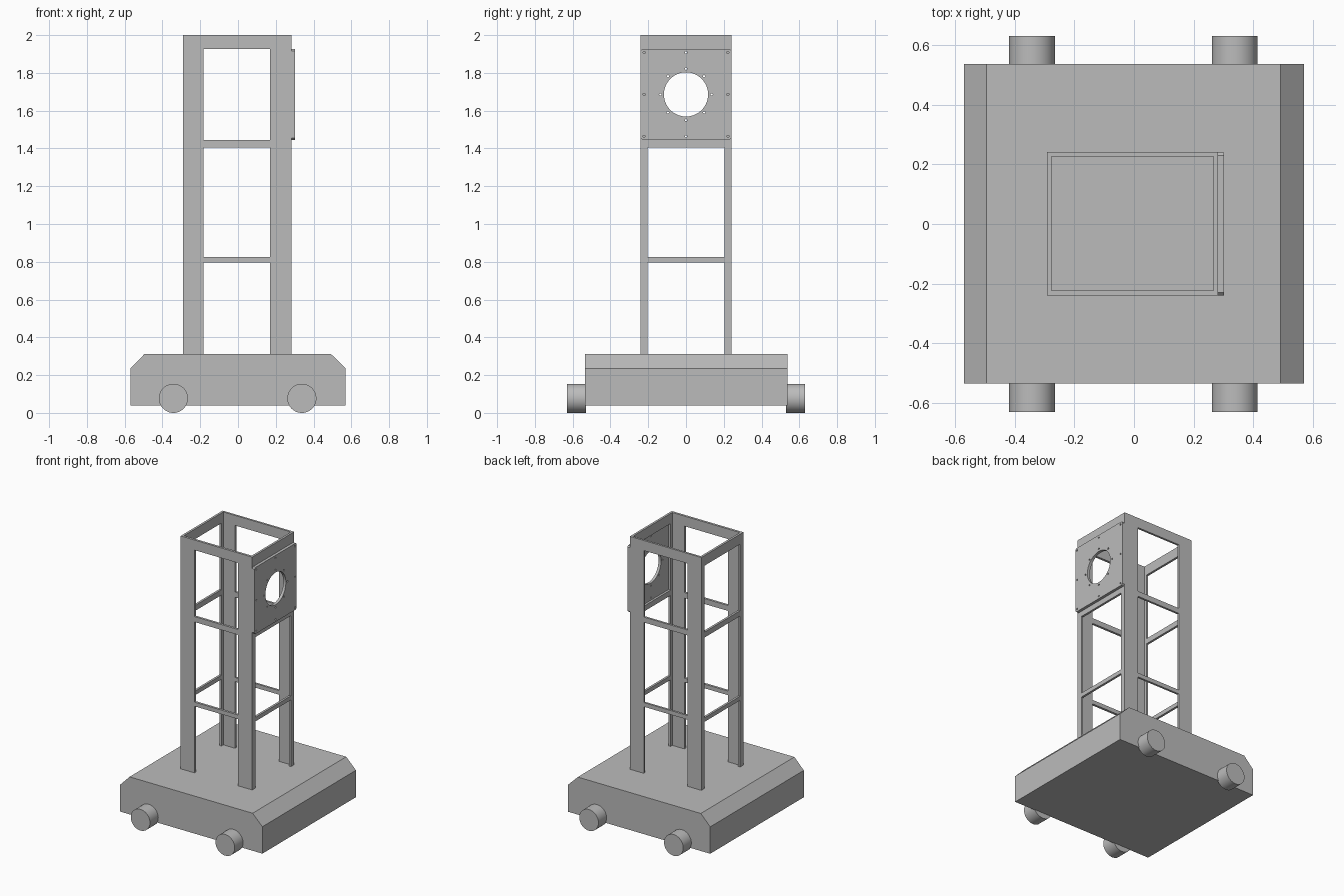
import bpy, bmesh, math
from mathutils import Matrix

old = bpy.data.objects.get("Cube")
if old:
    bpy.data.objects.remove(old, do_unlink=True)

grey = bpy.data.materials.new("plain grey")
grey.use_nodes = True
COLOUR = (0.5, 0.5, 0.5, 1)
grey.diffuse_color = COLOUR
grey.node_tree.nodes["Principled BSDF"].inputs["Base Color"].default_value = COLOUR


def finish(name, bm):
    bmesh.ops.recalc_face_normals(bm, faces=bm.faces)
    mesh = bpy.data.meshes.new(name)
    bm.to_mesh(mesh)
    bm.free()
    mesh.materials.append(grey)
    obj = bpy.data.objects.new(name, mesh)
    bpy.context.collection.objects.link(obj)
    return obj


def add_box(bm, x, y, z):
    """Box from (low, high) pairs."""
    m = Matrix.Translation([sum(p) / 2 for p in (x, y, z)])
    m = m @ Matrix.Diagonal([p[1] - p[0] for p in (x, y, z)] + [1])
    bmesh.ops.create_cube(bm, size=1, matrix=m)


def add_cylinder(bm, centre, radius, depth, axis, sides):
    turn = Matrix.Rotation(math.pi / 2, 4, "Y" if axis == "X" else "X")
    bmesh.ops.create_cone(bm, cap_ends=True, segments=sides, radius1=radius, radius2=radius,
                          depth=depth, matrix=Matrix.Translation(centre) @ turn)


def prism(name, profile, axis, low, high):
    """Extrude a closed profile along X (profile y, z) or Y (profile x, z)."""
    bm = bmesh.new()
    place = (lambda a, b: (low, a, b)) if axis == "X" else (lambda a, b: (a, low, b))
    face = bm.faces.new([bm.verts.new(place(a, b)) for a, b in profile])
    new = bmesh.ops.extrude_face_region(bm, geom=[face])["geom"]
    d = high - low
    bmesh.ops.translate(bm, verts=[v for v in new if isinstance(v, bmesh.types.BMVert)],
                        vec=(d, 0, 0) if axis == "X" else (0, d, 0))
    return finish(name, bm)


def cut(target, bm):
    """Subtract the cutter mesh and bake the result."""
    cutter = finish("cutter", bm)
    cutter.hide_render = True
    mod = target.modifiers.new("cut", "BOOLEAN")
    mod.operation, mod.solver, mod.object = "DIFFERENCE", "EXACT", cutter
    bpy.context.view_layer.objects.active = target
    bpy.ops.object.modifier_apply(modifier=mod.name)
    bpy.data.objects.remove(cutter, do_unlink=True)


def smooth(obj):
    bpy.ops.object.select_all(action="DESELECT")
    obj.select_set(True)
    bpy.context.view_layer.objects.active = obj
    bpy.ops.object.shade_smooth_by_angle(angle=math.radians(30))


# Base with sloped left and right shoulders
prism("base", [(-.57, .04), (.57, .04), (.57, .235), (.492, .312), (-.495, .312), (-.57, .235)],
      "Y", -.535, .537)

# Four wheels
for side, y in (("front", -.58), ("back", .58)):
    for hand, x in (("right", -.342), ("left", .338)):
        bm = bmesh.new()
        add_cylinder(bm, (x, y, .077), .077, .1, "Y", 48)
        smooth(finish(f"{side}_{hand}_wheel", bm))

# Thin-walled tower with three storeys of openings
bm = bmesh.new()
add_box(bm, (-.292, .282), (-.24, .241), (.305, 2))
tower = finish("tower_frame", bm)
bm = bmesh.new()
add_box(bm, (-.276, .266), (-.223, .226), (.2, 2.2))
cut(tower, bm)
storeys = [(.2, .795), (.825, 1.406), (1.445, 1.927)]
for x, y in (((-.182, .17), (-1, 1)), ((-1, 1), (-.203, .203))):
    bm = bmesh.new()
    for z in storeys:
        add_box(bm, x, y, z)
    cut(tower, bm)

# Mounting plate on the left side, corners clipped
w, lo, hi, c = .24, 1.445, 1.927, .01
plate = prism("mounting_plate",
              [(-w + c, lo), (w - c, lo), (w, lo + c), (w, hi - c),
               (w - c, hi), (-w + c, hi), (-w, hi - c), (-w, lo + c)],
              "X", .282, .302)

# Round opening with a ring of bolt holes and rim bolt holes
mid = (lo + hi) / 2
bm = bmesh.new()
add_cylinder(bm, (.292, 0, mid), .117, .1, "X", 64)
for i in range(8):
    a = i * math.pi / 4
    add_cylinder(bm, (.292, .136 * math.cos(a), mid + .136 * math.sin(a)), .006, .1, "X", 12)
for i in (-1, 0, 1):
    for j in (-1, 0, 1):
        if i or j:
            add_cylinder(bm, (.292, i * .222, mid + j * .222), .006, .1, "X", 12)
cut(plate, bm)
smooth(plate)
